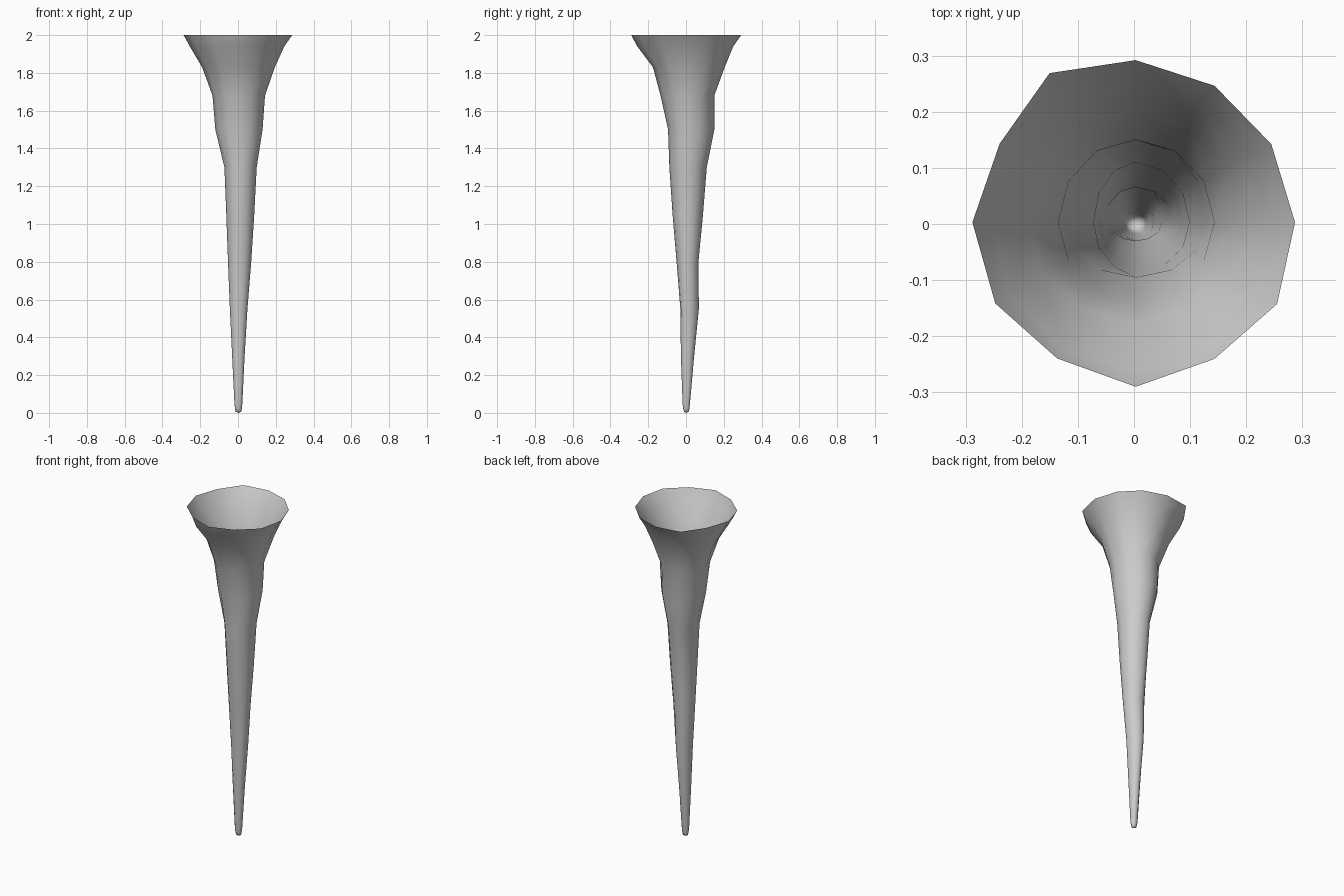
import bpy, bmesh
from math import cos, sin, pi

if "Cube" in bpy.data.objects:
    bpy.data.objects.remove(bpy.data.objects["Cube"])

SIDES = 12
CX, CY = 0.003, 0.003

# level profile: z, reach to -x, +x, -y, +y
LEVELS = [
    (0.006, -0.012, 0.017, -0.010, 0.014),
    (0.022, -0.016, 0.020, -0.015, 0.018),
    (0.05, -0.019, 0.023, -0.018, 0.021),
    (0.30, -0.031, 0.035, -0.027, 0.043),
    (0.55, -0.043, 0.050, -0.030, 0.068),
    (0.80, -0.053, 0.070, -0.050, 0.066),
    (1.05, -0.062, 0.086, -0.071, 0.090),
    (1.30, -0.072, 0.099, -0.088, 0.110),
    (1.50, -0.120, 0.130, -0.095, 0.150),
    (1.68, -0.135, 0.143, -0.135, 0.150),
    (1.83, -0.190, 0.195, -0.175, 0.205),
    (1.94, -0.255, 0.245, -0.258, 0.250),
]
# rim radius multipliers, counter-clockwise from +x
RIM = [0.284, 0.279, 0.281, 0.289, 0.307, 0.280,
       0.291, 0.289, 0.280, 0.293, 0.281, 0.291]

bm = bmesh.new()


def ring(z, point):
    return [bm.verts.new((*point(2 * pi * i / SIDES, i), z)) for i in range(SIDES)]


def uneven(x0, x1, y0, y1):
    # four quarter ellipses joined around a common axis
    def point(a, i):
        c, s = cos(a), sin(a)
        return (CX + c * ((x1 - CX) if c > 0 else (CX - x0)),
                CY + s * ((y1 - CY) if s > 0 else (CY - y0)))
    return point


# tapering shaft, then the flared open rim
rings = [ring(z, uneven(*reach)) for z, *reach in LEVELS]
rings.append(ring(2.0, lambda a, i: (CX + RIM[i] * cos(a), CY + RIM[i] * sin(a))))
for lo, hi in zip(rings, rings[1:]):
    for i in range(SIDES):
        j = (i + 1) % SIDES
        bm.faces.new((lo[i], lo[j], hi[j], hi[i]))

# rounded tip
tip = bm.verts.new((CX, CY, 0))
for i in range(SIDES):
    bm.faces.new((tip, rings[0][(i + 1) % SIDES], rings[0][i]))

for f in bm.faces:
    f.smooth = True
mesh = bpy.data.meshes.new("stalactite")
bm.to_mesh(mesh)
bm.free()
bpy.context.collection.objects.link(bpy.data.objects.new("stalactite", mesh))
